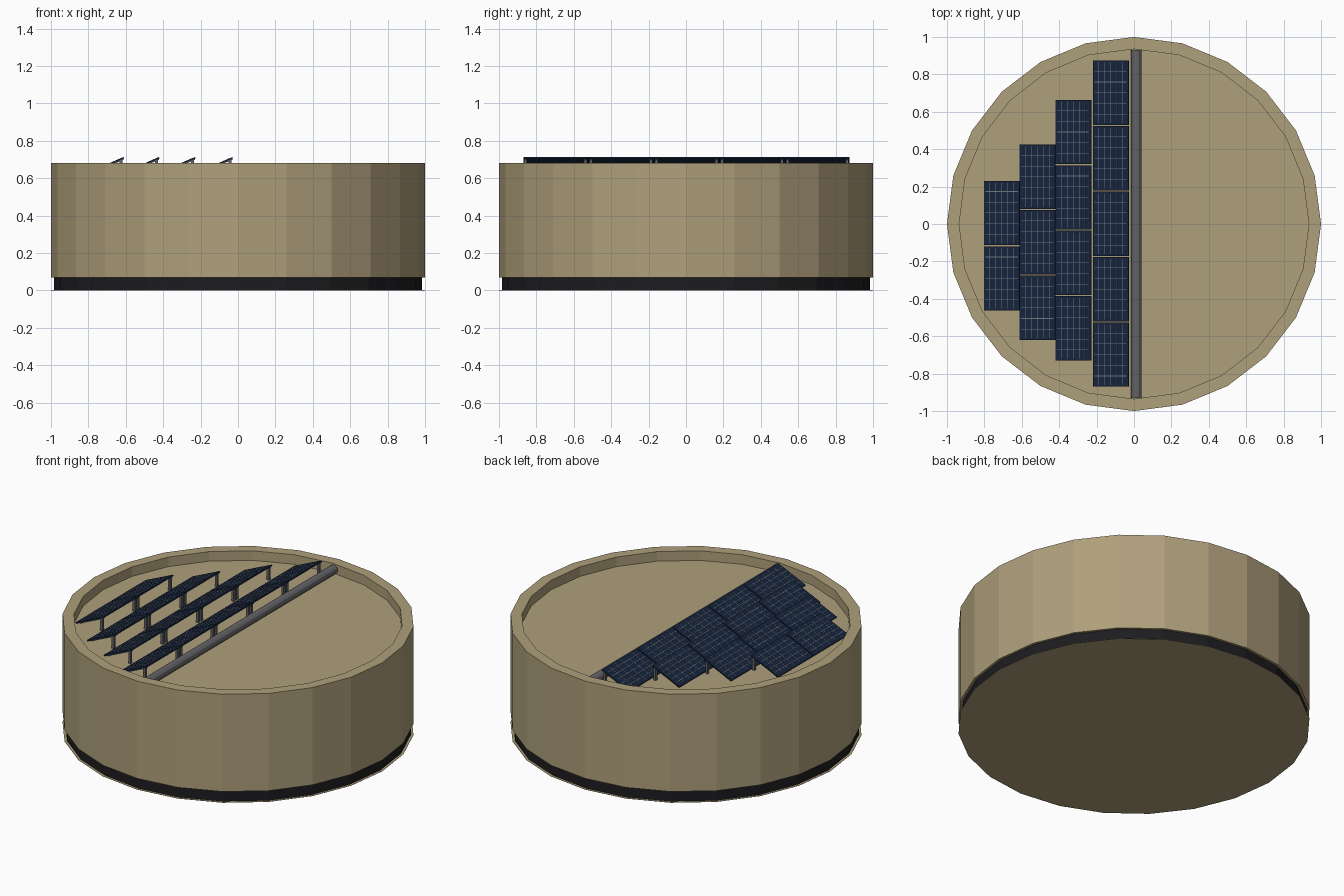
import bpy, bmesh, math
from mathutils import Matrix, Vector

if "Cube" in bpy.data.objects:
    bpy.data.objects.remove(bpy.data.objects["Cube"])


def material(name, rgb):
    m = bpy.data.materials.new(name)
    m.diffuse_color = (*rgb, 1)
    m.use_nodes = True
    m.node_tree.nodes["Principled BSDF"].inputs["Base Color"].default_value = m.diffuse_color
    return m


TAN = material("tan_wall", (0.43, 0.35, 0.20))
BLACK = material("black_base", (0.012, 0.012, 0.014))
NAVY = material("navy_cells", (0.008, 0.017, 0.045))
LINE = material("cell_lines", (0.16, 0.19, 0.22))
METAL = material("grey_metal", (0.13, 0.13, 0.14))


def finish(name, bm, mat):
    me = bpy.data.meshes.new(name)
    bm.to_mesh(me)
    bm.free()
    me.materials.append(mat)
    ob = bpy.data.objects.new(name, me)
    bpy.context.collection.objects.link(ob)
    return ob


def lathe(name, profile, mat, sides=24):
    # revolve (radius, z) points; radius 0 closes to a flat cap
    bm = bmesh.new()
    prev = None
    for r, z in profile:
        ring = [bm.verts.new((r * math.cos(2 * math.pi * i / sides),
                              r * math.sin(2 * math.pi * i / sides), z))
                for i in range(sides)] if r else None
        if prev and ring:
            for i in range(sides):
                j = (i + 1) % sides
                bm.faces.new((prev[i], prev[j], ring[j], ring[i]))
        elif ring:
            bm.faces.new(ring[::-1])
        elif prev:
            bm.faces.new(prev)
        prev = ring
    return finish(name, bm, mat)


def box(bm, size, centre, frame=Matrix()):
    m = frame @ Matrix.Translation(centre) @ Matrix.Diagonal((*size, 1))
    bmesh.ops.create_cube(bm, size=1, matrix=m)


# Tank body with sunken roof, dark plinth, thin ground plate
FLOOR = 0.62
lathe("tank_body", [(0.985, 0.07), (1, 0.07), (1, 0.68), (0.935, 0.68),
                    (0.935, FLOOR), (0, FLOOR)], TAN)
lathe("base_band", [(0, 0.002), (0.985, 0.002), (0.985, 0.07), (0, 0.07)], BLACK)
lathe("bottom_plate", [(0, 0), (1, 0), (1, 0.002), (0, 0.002)], TAN)

# Roof pipe
bm = bmesh.new()
bmesh.ops.create_cone(bm, cap_ends=True, segments=12, radius1=0.028, radius2=0.028,
                      depth=1.86, matrix=Matrix.Translation((0.013, 0, FLOOR + 0.027))
                      @ Matrix.Rotation(math.pi / 2, 4, 'X'))
pipe = finish("roof_pipe", bm, METAL)

# Solar rows: high edge x, first y, number of panels
TILT, PITCH, LENGTH, THICK = math.radians(24), 0.35, 0.344, 0.008
WIDTH = 0.19 / math.cos(TILT)
TOP = 0.713
rows = [(-0.03, -0.87, 5), (-0.23, -0.73, 4), (-0.422, -0.62, 3), (-0.612, -0.463, 2)]
panels, lines, posts = bmesh.new(), bmesh.new(), bmesh.new()
for x, y0, count in rows:
    for k in range(count):
        yc = y0 + PITCH * k + LENGTH / 2
        # local frame: origin on the high edge, -x runs down the slope
        frame = Matrix.Translation((x, yc, TOP)) @ Matrix.Rotation(-TILT, 4, 'Y')
        box(panels, (WIDTH, LENGTH, THICK), (-WIDTH / 2, 0, -THICK / 2), frame)
        # cell grid
        for i in range(1, 6):
            box(lines, (0.003, LENGTH - 0.02, 0.001), (-WIDTH * i / 6, 0, 0.0004), frame)
            box(lines, (WIDTH - 0.02, 0.003, 0.001),
                (-WIDTH / 2, LENGTH * (i / 6 - 0.5), 0.0004), frame)
        # legs under the high edge and sloping side rails
        for s in (-1, 1):
            yp = yc + s * (LENGTH / 2 - 0.012)
            h = TOP - 0.014 - FLOOR
            box(posts, (0.016, 0.016, h), (x - 0.014, yp, FLOOR + h / 2))
            box(posts, (WIDTH - 0.03, 0.012, 0.006),
                (-WIDTH / 2 + 0.01, yp - yc, -THICK - 0.002), frame)
finish("solar_panels", panels, NAVY)
finish("panel_cell_lines", lines, LINE)
finish("panel_supports", posts, METAL)
